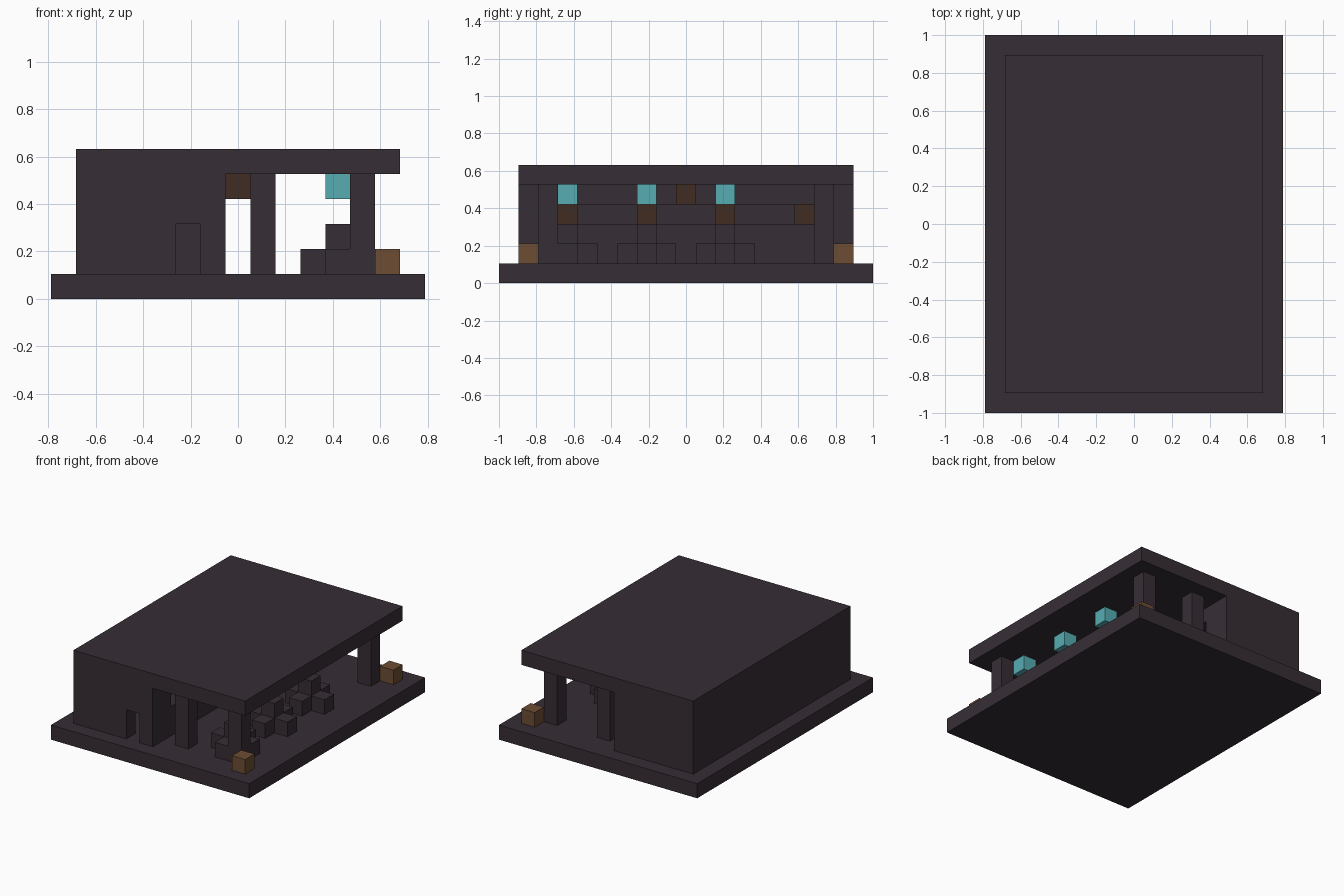
import bpy
import bmesh

U = 2 / 19                      # one block
NX, NY = 15, 19                 # footprint in blocks

cube = bpy.data.objects.get("Cube")
if cube:
    bpy.data.objects.remove(cube, do_unlink=True)


def material(name, r, g, b):
    m = bpy.data.materials.new(name)
    m.use_nodes = True
    m.diffuse_color = (r, g, b, 1)
    bsdf = next(n for n in m.node_tree.nodes if n.type == 'BSDF_PRINCIPLED')
    bsdf.inputs["Base Color"].default_value = (r, g, b, 1)
    return m


DARK = material("dark_stone", 0.037, 0.027, 0.036)
CRATE = material("crate_brown", 0.153, 0.074, 0.034)
WOOD = material("dark_wood", 0.051, 0.025, 0.016)
LAMP = material("lamp_cyan", 0.093, 0.413, 0.445)


def block(name, mat, x, y, z, sx=1, sy=1, sz=1):
    """Box whose low corner and size are given in whole blocks."""
    bm = bmesh.new()
    bmesh.ops.create_cube(bm, size=1)
    for v in bm.verts:
        v.co.x = (x + (v.co.x + 0.5) * sx - NX / 2) * U
        v.co.y = (y + (v.co.y + 0.5) * sy - NY / 2) * U
        v.co.z = (z + (v.co.z + 0.5) * sz) * U
    mesh = bpy.data.meshes.new(name)
    bm.to_mesh(mesh)
    bm.free()
    mesh.materials.append(mat)
    obj = bpy.data.objects.new(name, mesh)
    bpy.context.collection.objects.link(obj)
    return obj


# Floor and roof slabs
block("floor_slab", DARK, 0, 0, 0, NX, NY, 1)
block("roof_slab", DARK, 1, 1, 5, 13, 17, 1)

# Outer walls of the kitchen
block("side_wall", DARK, 1, 1, 1, 1, 17, 4)
block("back_wall", DARK, 2, 17, 1, 5, 1, 4)

# Front wall with a small doorway
block("front_wall", DARK, 2, 1, 1, 3, 1, 4)
block("door_lintel", DARK, 5, 1, 3, 1, 1, 2)
block("door_jamb", DARK, 6, 1, 1, 1, 1, 4)

# Inner wall with a long serving hatch
block("counter_wall", DARK, 6, 2, 1, 1, 15, 2)
block("hatch_front_jamb", DARK, 6, 2, 3)
block("hatch_back_jamb", DARK, 6, 16, 3)
block("hatch_lintel", DARK, 6, 2, 4, 1, 15, 1)
block("hatch_sign", WOOD, 7, 9, 4)
for y in (3, 7, 11, 15):
    block("kitchen_shelf", WOOD, 2, y, 3)

# Terrace posts and corner crates
for y in (2, 16):
    for x in (8, 12):
        block("post", DARK, x, y, 1, 1, 1, 4)
for y in (1, 17):
    block("crate", CRATE, 13, y, 1)

# Tables, each with four stools and a hanging lamp
for y in (3, 7, 11):
    block("table", DARK, 11, y, 1, 1, 1, 2)
    block("hanging_lamp", LAMP, 11, y, 4)
    for dx, dy in ((1, 0), (-1, 0), (0, 1), (0, -1)):
        block("stool", DARK, 11 + dx, y + dy, 1)
